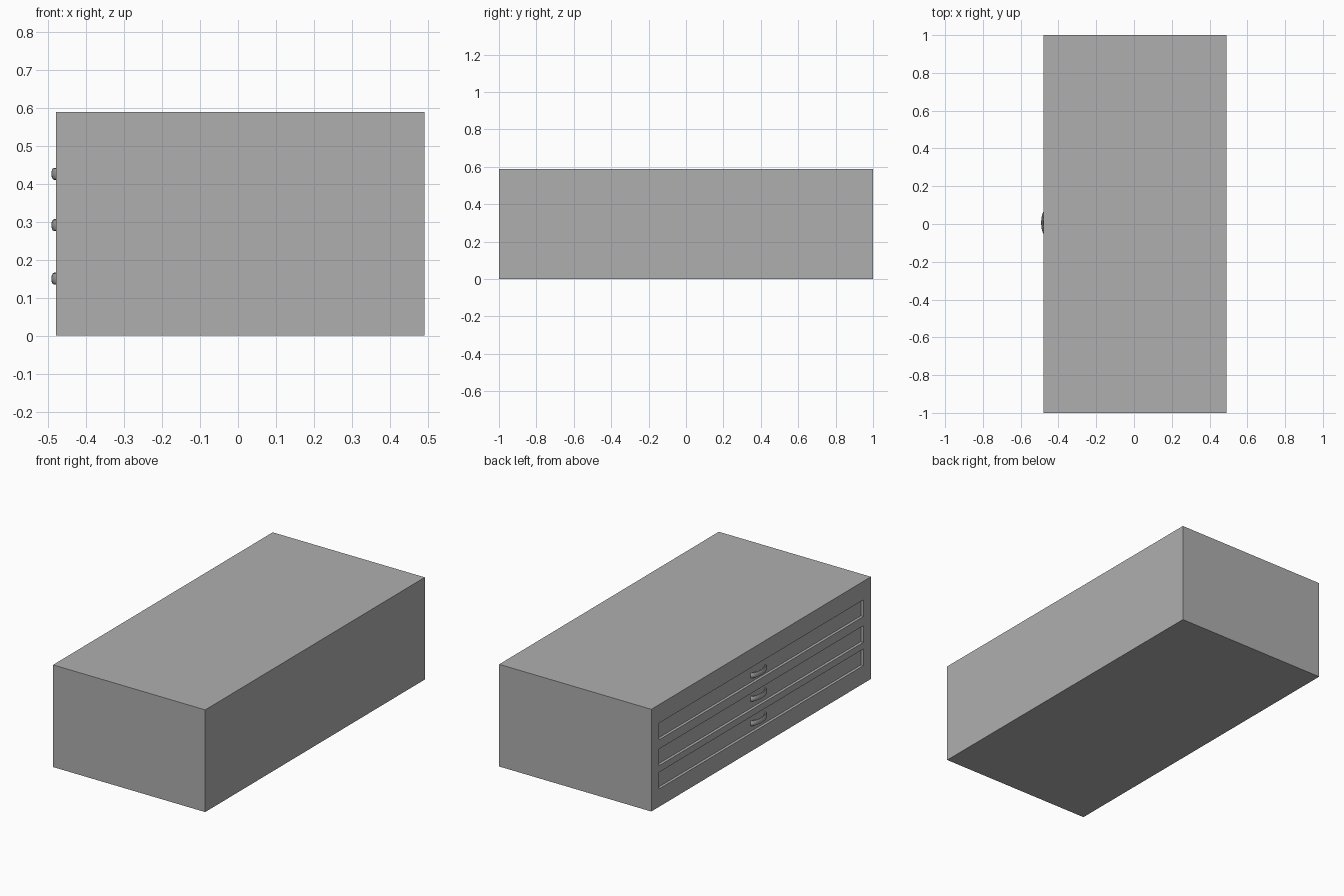
import bpy, math

if "Cube" in bpy.data.objects:
    bpy.data.objects.remove(bpy.data.objects["Cube"])

FRONT_X, BACK_X = -0.479, 0.491
HEIGHT = 0.589
RECESS = 0.016
DRAWERS = ((0.151, 0.15), (0.285, 0.291), (0.434, 0.426))  # panel z, handle z
DRAWER_W, DRAWER_H = 1.862, 0.096

grey = bpy.data.materials.new("dark_grey")
grey.diffuse_color = (0.43, 0.43, 0.43, 1)
grey.use_nodes = True
grey.node_tree.nodes["Principled BSDF"].inputs["Base Color"].default_value = grey.diffuse_color


def box(name, lo, hi):
    bpy.ops.mesh.primitive_cube_add(size=1, location=[(a + b) / 2 for a, b in zip(lo, hi)])
    ob = bpy.context.object
    ob.name = name
    ob.scale = [b - a for a, b in zip(lo, hi)]
    bpy.ops.object.transform_apply(location=True, rotation=False, scale=True)
    ob.data.materials.append(grey)
    return ob


def handle(name, z):
    # bowed pull: elliptical arc swept with a tall oval section
    cu = bpy.data.curves.new(name, 'CURVE')
    cu.dimensions = '3D'
    cu.bevel_depth = 0.007
    cu.bevel_resolution = 4
    cu.use_fill_caps = True
    cu.materials.append(grey)
    sp = cu.splines.new('POLY')
    n = 20
    sp.points.add(n)
    for i, p in enumerate(sp.points):
        t = math.pi * i / n
        p.co = (-0.0225 * math.sin(t), 0.064 * math.cos(t), 0, 1)
    sp.use_smooth = True
    ob = bpy.data.objects.new(name, cu)
    bpy.context.collection.objects.link(ob)
    ob.location = (FRONT_X + RECESS + 0.001, 0.006, z)
    ob.scale = (1, 1, 2.25)
    bpy.ops.object.select_all(action='DESELECT')
    ob.select_set(True)
    bpy.context.view_layer.objects.active = ob
    bpy.ops.object.convert(target='MESH')
    bpy.ops.object.shade_smooth_by_angle()


# cabinet body
body = box("cabinet_body", (FRONT_X, -1, 0), (BACK_X, 1, HEIGHT))

# recessed drawer fronts
for z, _ in DRAWERS:
    cutter = box("drawer_cutter", (FRONT_X - 0.05, -DRAWER_W / 2, z - DRAWER_H / 2),
                 (FRONT_X + RECESS, DRAWER_W / 2, z + DRAWER_H / 2))
    cutter.hide_render = True
    mod = body.modifiers.new("recess", 'BOOLEAN')
    mod.operation = 'DIFFERENCE'
    mod.solver = 'EXACT'
    mod.object = cutter
    bpy.context.view_layer.objects.active = body
    bpy.ops.object.modifier_apply(modifier=mod.name)
    bpy.data.objects.remove(cutter)

# drawer handles
for i, (_, z) in enumerate(DRAWERS):
    handle(f"drawer_handle_{i + 1}", z)
